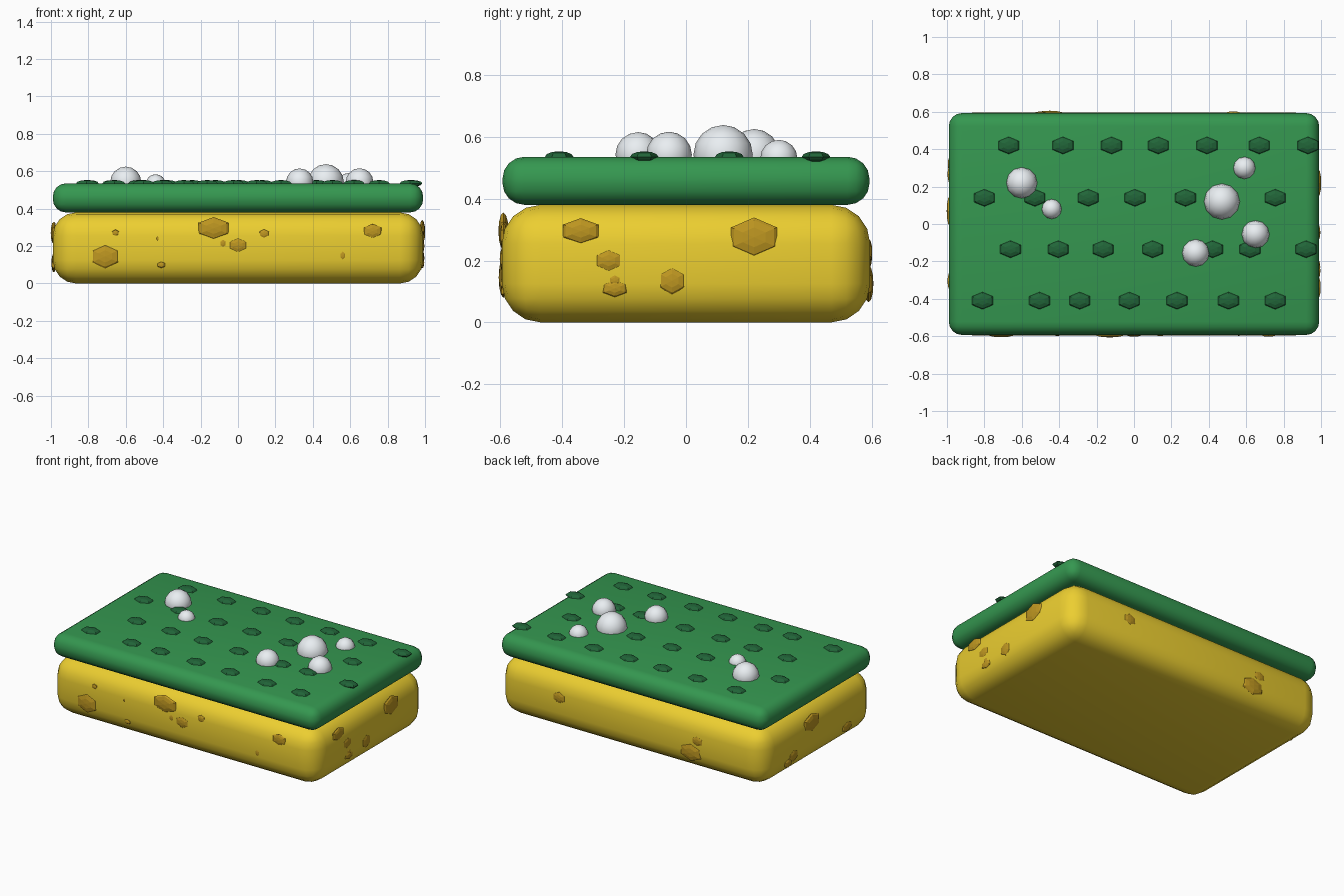
import bpy, bmesh
from math import radians
from mathutils import Matrix, Vector

if "Cube" in bpy.data.objects:
    bpy.data.objects.remove(bpy.data.objects["Cube"])


def material(name, rgb):
    m = bpy.data.materials.new(name)
    m.diffuse_color = (*rgb, 1)
    m.use_nodes = True
    m.node_tree.nodes["Principled BSDF"].inputs["Base Color"].default_value = m.diffuse_color
    return m


def finish(bm, name, mat, smooth):
    me = bpy.data.meshes.new(name)
    bm.to_mesh(me)
    bm.free()
    me.materials.append(mat)
    for p in me.polygons:
        p.use_smooth = smooth
    ob = bpy.data.objects.new(name, me)
    bpy.context.collection.objects.link(ob)
    return ob


def rounded_block(name, size, z0, radius, mat):
    bm = bmesh.new()
    bmesh.ops.create_cube(bm, size=1, matrix=Matrix.Translation((0, 0, z0 + size[2] / 2))
                          @ Matrix.Diagonal((*size, 1)))
    bmesh.ops.bevel(bm, geom=bm.edges[:], offset=radius, offset_type='OFFSET',
                    segments=4, profile=0.5, affect='EDGES', clamp_overlap=True)
    return finish(bm, name, mat, True)


def ball(bm, loc, scale, rot=Matrix.Identity(4), seg=6, rings=6):
    bmesh.ops.create_uvsphere(bm, u_segments=seg, v_segments=rings, radius=1,
                              matrix=Matrix.Translation(loc) @ rot @ Matrix.Diagonal((*scale, 1)))


yellow = material("sponge_yellow", (0.84, 0.62, 0.03))
brown = material("pore_brown", (0.52, 0.31, 0.015))
green = material("pad_green", (0.035, 0.31, 0.08))
dark = material("dimple_green", (0.015, 0.13, 0.04))
white = material("bubble_white", (0.82, 0.86, 0.89))

# Sponge body and scouring pad
rounded_block("sponge_body", (1.98, 1.19, 0.38), 0, 0.125, yellow)
rounded_block("scouring_pad", (1.98, 1.186, 0.155), 0.38, 0.07, green)

# Pores on each side: (position along side, z, half width, half height)
sides = {
    "front": [(-0.71, 0.145, 0.072, 0.065), (-0.13, 0.295, 0.08, 0.06), (0, 0.205, 0.047, 0.04),
              (0.72, 0.28, 0.046, 0.04), (0.14, 0.265, 0.025, 0.025), (-0.08, 0.215, 0.018, 0.025),
              (-0.655, 0.27, 0.018, 0.018), (-0.43, 0.24, 0.008, 0.02), (-0.41, 0.10, 0.02, 0.018),
              (0.56, 0.15, 0.016, 0.028)],
    "right": [(-0.34, 0.295, 0.057, 0.042), (0.22, 0.275, 0.074, 0.064), (-0.25, 0.20, 0.042, 0.037),
              (-0.23, 0.11, 0.038, 0.028), (-0.23, 0.135, 0.02, 0.022), (-0.045, 0.135, 0.041, 0.045)],
    "back": [(0.53, 0.23, 0.045, 0.04), (-0.45, 0.125, 0.075, 0.06), (-0.50, 0.21, 0.04, 0.035)],
    "left": [(0.07, 0.27, 0.08, 0.06), (0.265, 0.12, 0.045, 0.04), (0.32, 0.09, 0.035, 0.03),
             (-0.305, 0.10, 0.045, 0.035)],
}
# Turns the flattened pole towards each side's outward direction
place = {"front": (0, lambda p, z: (p, -0.59, z)), "right": (90, lambda p, z: (0.985, p, z)),
         "back": (180, lambda p, z: (p, 0.59, z)), "left": (-90, lambda p, z: (-0.985, p, z))}
bm = bmesh.new()
for side, pores in sides.items():
    turn, where = place[side]
    rot = Matrix.Rotation(radians(turn), 4, 'Z') @ Matrix.Rotation(radians(90), 4, 'X')
    for p, z, w, h in pores:
        ball(bm, where(p, z), (w / 0.866, h, 0.006 + 0.13 * w), rot)
finish(bm, "sponge_pores", brown, False)

# Dimples in four staggered rows on the pad
rows = {0.42: (-0.67, -0.38, -0.12, 0.13, 0.39, 0.67, 0.93),
        0.14: (-0.80, -0.53, -0.245, 0.005, 0.275, 0.50, 0.755),
        -0.135: (-0.66, -0.405, -0.165, 0.10, 0.42, 0.62, 0.92),
        -0.41: (-0.81, -0.505, -0.29, -0.025, 0.23, 0.505, 0.755)}
bm = bmesh.new()
for y, xs in rows.items():
    for x in xs:
        ball(bm, (x, y, 0.535), (0.064, 0.046, 0.018))
finish(bm, "pad_dimples", dark, False)

# Soap bubbles
bm = bmesh.new()
for x, y, r in [(-0.6, 0.22, 0.083), (-0.44, 0.08, 0.054), (0.47, 0.12, 0.096),
                (0.33, -0.155, 0.073), (0.65, -0.055, 0.074), (0.59, 0.30, 0.06)]:
    ball(bm, (x, y, 0.625 - 0.083 if r > 0.07 else 0.53), (r, r, r), seg=12, rings=8)
finish(bm, "soap_bubbles", white, True)
